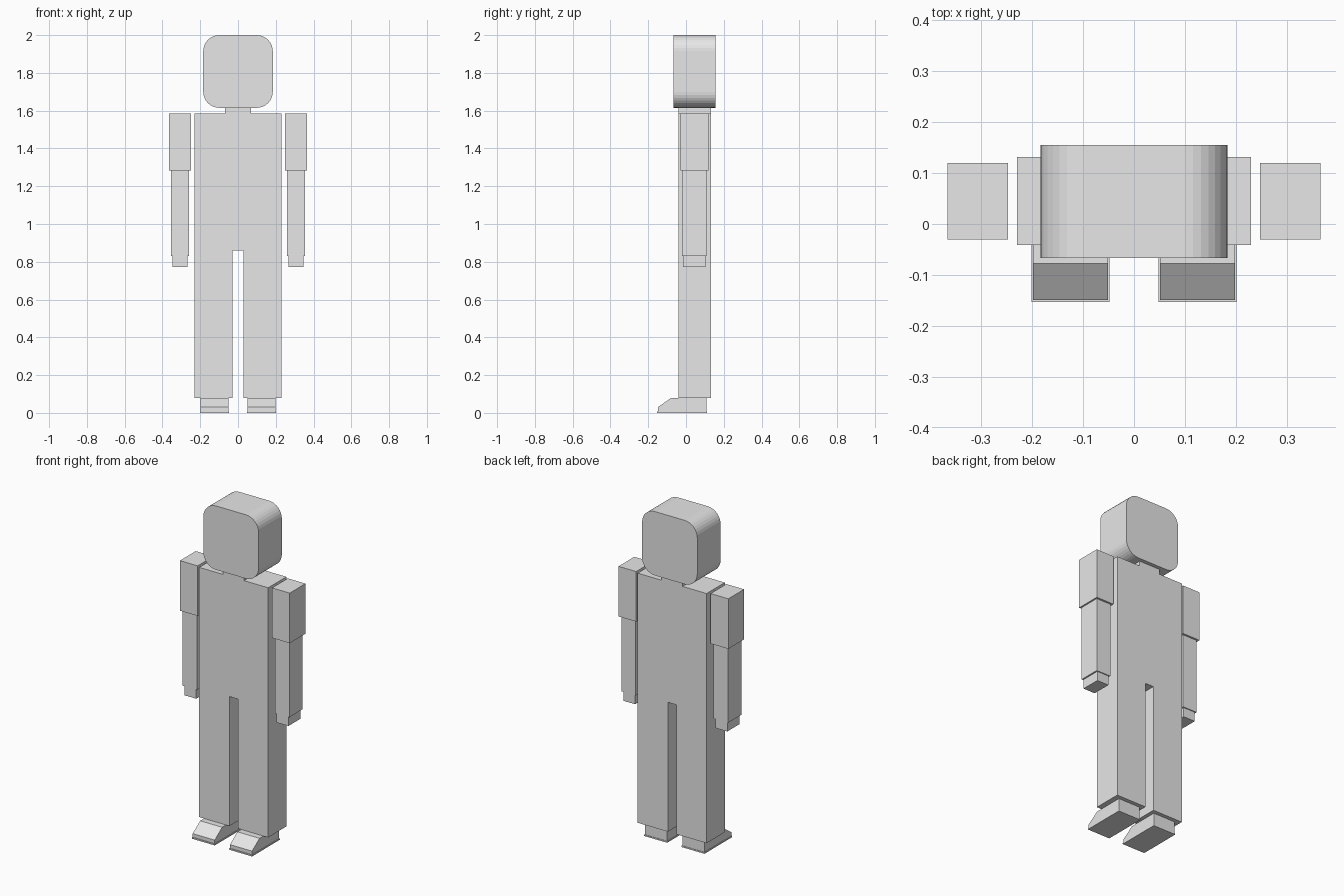
import bpy
import bmesh
from mathutils import Vector

cube = bpy.data.objects.get("Cube")
if cube:
    bpy.data.objects.remove(cube, do_unlink=True)

grey = bpy.data.materials.new("plain_grey")
grey.use_nodes = True
grey.diffuse_color = (0.8, 0.8, 0.8, 1)
grey.node_tree.nodes["Principled BSDF"].inputs["Base Color"].default_value = (0.8, 0.8, 0.8, 1)


def finish(name, bm):
    bmesh.ops.recalc_face_normals(bm, faces=bm.faces)
    mesh = bpy.data.meshes.new(name)
    bm.to_mesh(mesh)
    bm.free()
    mesh.materials.append(grey)
    obj = bpy.data.objects.new(name, mesh)
    bpy.context.collection.objects.link(obj)
    return obj


def extrude(name, points, offset):
    """Extrude a closed outline of 3D points along offset."""
    bm = bmesh.new()
    face = bm.faces.new([bm.verts.new(p) for p in points])
    result = bmesh.ops.extrude_face_region(bm, geom=[face])
    moved = [v for v in result["geom"] if isinstance(v, bmesh.types.BMVert)]
    bmesh.ops.translate(bm, verts=moved, vec=Vector(offset))
    return finish(name, bm)


def box(name, x, y, z):
    outline = [(x[0], y[0], z[0]), (x[1], y[0], z[0]), (x[1], y[1], z[0]), (x[0], y[1], z[0])]
    return extrude(name, outline, (0, 0, z[1] - z[0]))


# Neck, torso and legs: one outline mirrored across x
half = [(0.07, 1.62), (0.07, 1.585), (0.23, 1.585), (0.23, 0.08), (0.028, 0.08), (0.028, 0.86)]
outline = half + [(-x, z) for x, z in reversed(half)]
extrude("body", [(x, -0.041, z) for x, z in outline], (0, 0.173, 0))

# Head: block with only its front-to-back edges rounded
head = box("head", (-0.184, 0.184), (-0.067, 0.155), (1.615, 2.0))
bm = bmesh.new()
bm.from_mesh(head.data)
edges = [e for e in bm.edges if abs(e.verts[0].co.y - e.verts[1].co.y) > 0.1]
bmesh.ops.bevel(bm, geom=edges, offset=0.085, segments=8, profile=0.5, affect='EDGES')
bm.to_mesh(head.data)
bm.free()

# Arms and feet
foot = [(-0.149, 0.008), (-0.149, 0.03), (-0.078, 0.08), (0.108, 0.08), (0.108, 0.008)]
for side, s in (("left", 1), ("right", -1)):
    def span(a, b):
        return sorted((s * a, s * b))

    box(side + "_upper_arm", span(0.248, 0.366), (-0.03, 0.12), (1.283, 1.585))
    box(side + "_forearm", span(0.26, 0.356), (-0.02, 0.108), (0.83, 1.283))
    box(side + "_hand", span(0.268, 0.347), (-0.015, 0.102), (0.773, 0.83))
    box(side + "_sole", span(0.048, 0.201), (-0.153, 0.111), (0, 0.008))
    x0, x1 = span(0.051, 0.198)
    extrude(side + "_shoe", [(x0, y, z) for y, z in foot], (x1 - x0, 0, 0))
